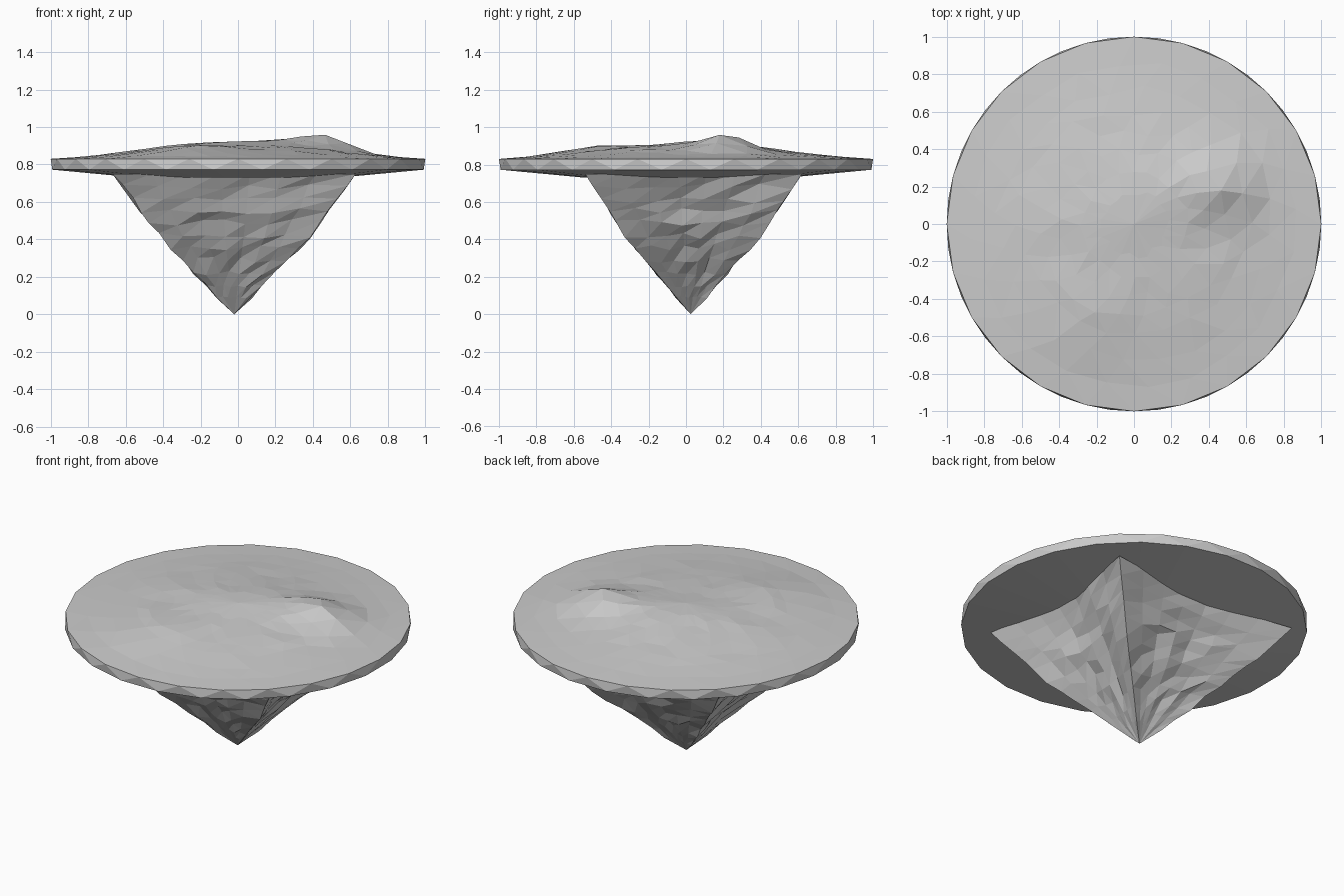
import bpy, bmesh, math, random
from mathutils import Vector

if "Cube" in bpy.data.objects:
    bpy.data.objects.remove(bpy.data.objects["Cube"])

random.seed(7)
N = 24


def finish(name, bm):
    bmesh.ops.recalc_face_normals(bm, faces=bm.faces[:])
    me = bpy.data.meshes.new(name)
    bm.to_mesh(me)
    bm.free()
    ob = bpy.data.objects.new(name, me)
    bpy.context.scene.collection.objects.link(ob)
    return ob


def bridge(bm, a, b):
    # triangle band between two rings of equal count
    n = len(a)
    for i in range(n):
        j = (i + 1) % n
        bm.faces.new((a[i], a[j], b[i]))
        bm.faces.new((a[j], b[j], b[i]))


def fan(bm, ring, p):
    c = bm.verts.new(p)
    for i in range(len(ring)):
        bm.faces.new((ring[i], ring[(i + 1) % len(ring)], c))


def interp(table, t):
    for (a, va), (b, vb) in zip(table, table[1:]):
        if t <= b:
            return va + (vb - va) * (t - a) / (b - a)
    return table[-1][1]


def circle(bm, r, zf, offset=0.0, jitter=0.0):
    out = []
    for i in range(N):
        a = 2 * math.pi * (i + offset) / N
        rr = r + random.uniform(-jitter, jitter)
        x, y = rr * math.cos(a), rr * math.sin(a)
        out.append(bm.verts.new((x, y, zf(x, y))))
    return out


# Hill bumps on the ground: x, y, height, width along x, width along y
BUMPS = [(0.45, 0.22, 0.078, 0.18, 0.16), (-0.25, -0.52, 0.025, 0.28, 0.22),
         (0.15, 0.15, 0.024, 0.3, 0.2), (-0.25, 0.0, 0.012, 0.2, 0.2)]


def ground_z(x, y):
    r = math.hypot(x, y)
    h = interp([(0, 0.08), (0.3, 0.065), (0.5, 0.048), (0.75, 0.02),
                (0.9, 0.006), (1, 0)], r)
    for bx, by, bh, wx, wy in BUMPS:
        h += bh * math.exp(-((x - bx) / wx) ** 2 - ((y - by) / wy) ** 2)
    if 0.2 < r < 0.7:
        h += random.uniform(-0.004, 0.004)
    return 0.83 + (h if r < 0.99 else 0)


# Round island plate with a low hill on top
bm = bmesh.new()
bottom = circle(bm, 1.0, lambda x, y: 0.772, 0.5)
rim = circle(bm, 1.0, lambda x, y: 0.83)
bridge(bm, bottom, rim[1:] + rim[:1])
prev = rim
for k, (r, j) in enumerate([(0.86, 0.02), (0.73, 0.03), (0.61, 0.03), (0.5, 0.025),
                            (0.39, 0.025), (0.28, 0.02), (0.17, 0.02)]):
    cur = circle(bm, r, ground_z, 0.35 * (k + 1), j)
    bridge(bm, prev, cur)
    prev = cur
fan(bm, prev, (0, 0, ground_z(0, 0)))
# Shallow sloping underside
inner = circle(bm, 0.55, lambda x, y: 0.73, 0.5)
bridge(bm, bottom, inner)
fan(bm, inner, (0, 0, 0.73))
finish("island_plate", bm)

# Four-cornered rock hanging below, with slightly hollow, craggy sides
CORNERS = [Vector((0.63, 0.62)), Vector((-0.67, 0.62)),
           Vector((-0.67, -0.54)), Vector((0.63, -0.54))]
TIP = Vector((-0.02, 0.025))
PER_SIDE = 7
WIDTH = [(0, 0), (0.1, 0.16), (0.2, 0.30), (0.3, 0.445), (0.4, 0.59),
         (0.5, 0.72), (0.6, 0.83), (0.75, 1.0)]


def rock_ring(bm, z):
    s = interp(WIDTH, z)
    top = z > 0.74
    ring = []
    for k in range(4):
        a, b = CORNERS[k], CORNERS[(k + 1) % 4]
        for i in range(PER_SIDE):
            t = i / PER_SIDE
            p = a.lerp(b, t) * (1 - 0.13 * math.sin(math.pi * t))
            amp = 0.012 if i == 0 else 0.026
            p = p * (s + random.uniform(-amp, amp) * (0.3 if top else min(1, 2 * s)))
            p += TIP * (1 - s)
            dz = 0 if top else random.uniform(-0.018, 0.018) * min(1, 2 * s)
            ring.append(bm.verts.new((p.x, p.y, z + dz)))
    return ring


bm = bmesh.new()
levels = [0.75, 0.68, 0.61, 0.55, 0.49, 0.42, 0.36, 0.29, 0.22, 0.15, 0.09]
rings = [rock_ring(bm, z) for z in levels]
for a, b in zip(rings, rings[1:]):
    bridge(bm, a, b)
fan(bm, rings[-1], (TIP.x, TIP.y, 0))
fan(bm, rings[0], (0, 0, 0.75))
finish("hanging_rock", bm)
